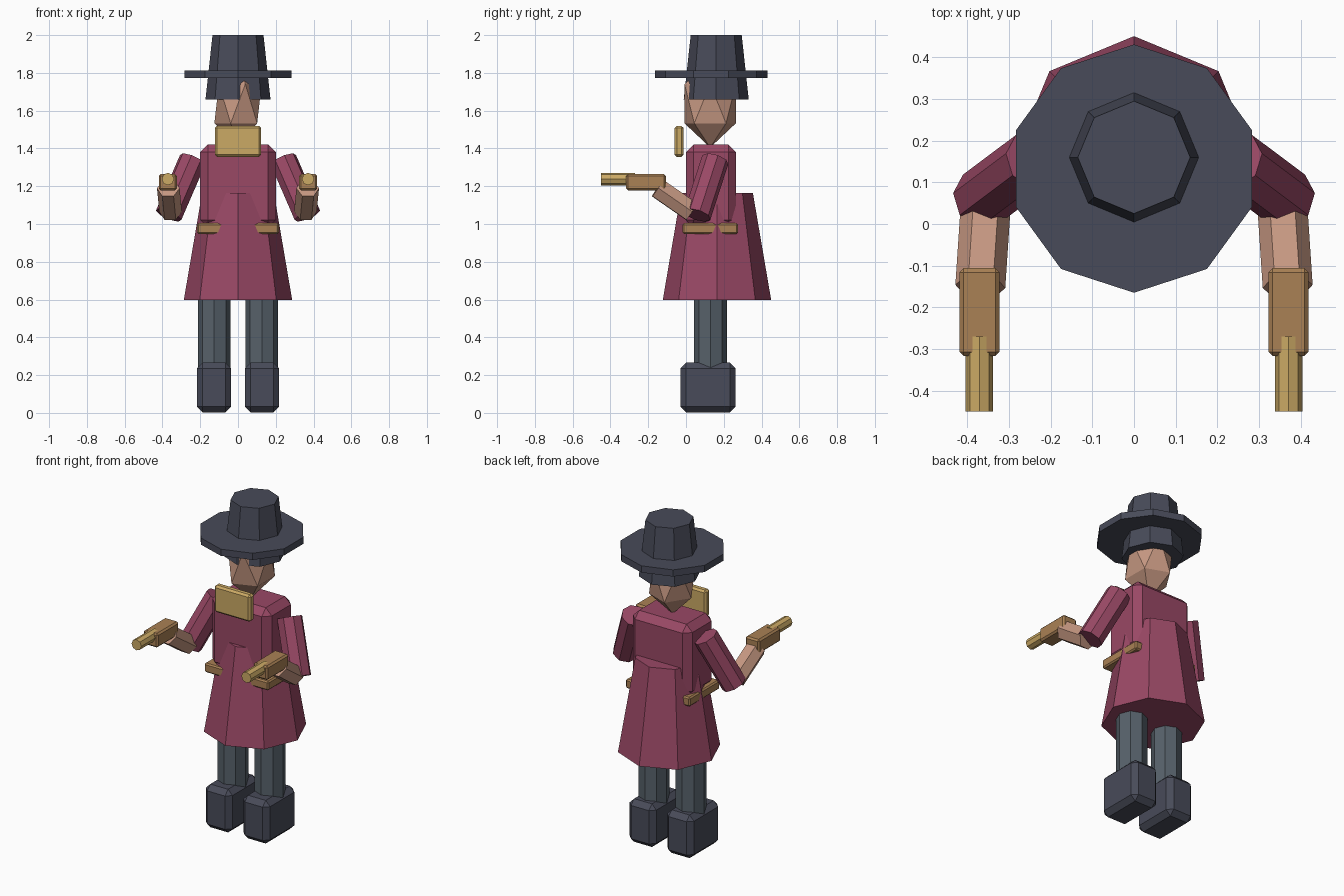
import bpy, bmesh, math
from mathutils import Vector, Matrix

if "Cube" in bpy.data.objects:
    bpy.data.objects.remove(bpy.data.objects["Cube"])


def mat(name, rgb):
    m = bpy.data.materials.new(name)
    m.diffuse_color = (*rgb, 1)
    m.use_nodes = True
    m.node_tree.nodes["Principled BSDF"].inputs["Base Color"].default_value = m.diffuse_color
    return m


FELT = mat("dark_felt", (0.065, 0.07, 0.10))
CLOTH = mat("red_cloth", (0.32, 0.065, 0.13))
SKIN = mat("skin", (0.56, 0.31, 0.22))
GOLD = mat("gold", (0.60, 0.40, 0.13))
BROWN = mat("brown", (0.40, 0.22, 0.09))
SLATE = mat("slate", (0.095, 0.12, 0.145))


def finish(name, bm, material):
    bmesh.ops.recalc_face_normals(bm, faces=bm.faces)
    me = bpy.data.meshes.new(name)
    bm.to_mesh(me)
    bm.free()
    me.materials.append(material)
    ob = bpy.data.objects.new(name, me)
    bpy.context.collection.objects.link(ob)
    return ob


def box(name, lo, hi, bevel, material):
    """Chamfered box between two opposite corners."""
    lo, hi = Vector(lo), Vector(hi)
    bm = bmesh.new()
    bmesh.ops.create_cube(bm, size=1)
    bmesh.ops.scale(bm, vec=hi - lo, verts=bm.verts)
    bmesh.ops.translate(bm, vec=(lo + hi) / 2, verts=bm.verts)
    bmesh.ops.bevel(bm, geom=bm.edges[:], offset=bevel, segments=1,
                    affect='EDGES', profile=0.5)
    return finish(name, bm, material)


def prism(name, p0, p1, r0, r1, sides, material, twist=0.0):
    """Tapered prism running from p0 to p1."""
    p0, p1 = Vector(p0), Vector(p1)
    d = p1 - p0
    if abs(d.x) + abs(d.y) < 1e-6:
        rot = Matrix.Identity(4)
    else:
        rot = d.to_track_quat('Z', 'Y').to_matrix().to_4x4()
    bm = bmesh.new()
    bmesh.ops.create_cone(bm, cap_ends=True, segments=sides, radius1=r0,
                          radius2=r1, depth=d.length)
    m = Matrix.Translation((p0 + p1) / 2) @ rot @ Matrix.Rotation(math.radians(twist), 4, 'Z')
    bmesh.ops.transform(bm, matrix=m, verts=bm.verts)
    return finish(name, bm, material)


def span(s, a, b):
    """Mirrored x range."""
    return (a, b) if s > 0 else (-b, -a)


# Hat
prism("hat_crown", (0, 0.16, 1.66), (0, 0.16, 2.0), 0.172, 0.135, 8, FELT)
prism("hat_brim", (0, 0.133, 1.772), (0, 0.133, 1.813), 0.298, 0.298, 10, FELT)

# Head
bm = bmesh.new()
bmesh.ops.create_icosphere(bm, subdivisions=1, radius=1)
bmesh.ops.scale(bm, vec=(0.14, 0.16, 0.232), verts=bm.verts)
bmesh.ops.translate(bm, vec=(0, 0.128, 1.637), verts=bm.verts)
finish("head", bm, SKIN)

# Neck cloth, torso, coat skirt and belt
box("neck_cloth", (-0.123, -0.06, 1.355), (0.123, -0.013, 1.52), 0.012, GOLD)
box("torso", (-0.2, 0.0, 0.98), (0.2, 0.264, 1.42), 0.04, CLOTH)
prism("coat_skirt", (0, 0.164, 0.597), (0, 0.164, 1.165), 0.287, 0.19, 8, CLOTH)
box("belt", (-0.217, -0.018, 0.948), (0.217, 0.275, 1.004), 0.008, BROWN)

for s, side in ((1, "left"), (-1, "right")):
    # Leg and boot
    prism(f"{side}_leg", (s * 0.126, 0.13, 0.2), (s * 0.126, 0.13, 0.72), 0.087, 0.087, 8, SLATE)
    x0, x1 = span(s, 0.037, 0.217)
    box(f"{side}_boot", (x0, -0.03, 0.003), (x1, 0.263, 0.266), 0.03, FELT)
    # Sleeve and forearm
    prism(f"{side}_sleeve", (s * 0.367, 0.06, 1.047), (s * 0.24, 0.155, 1.34), 0.073, 0.073, 8, CLOTH)
    prism(f"{side}_forearm", (s * 0.357, 0.03, 1.065), (s * 0.369, -0.15, 1.19), 0.06, 0.06, 6, SKIN, 30)
    # Pistol
    x0, x1 = span(s, 0.323, 0.419)
    box(f"{side}_pistol_body", (x0, -0.317, 1.178), (x1, -0.106, 1.264), 0.01, BROWN)
    prism(f"{side}_pistol_barrel", (s * 0.371, -0.27, 1.238), (s * 0.371, -0.45, 1.238), 0.033, 0.033, 8, GOLD)
